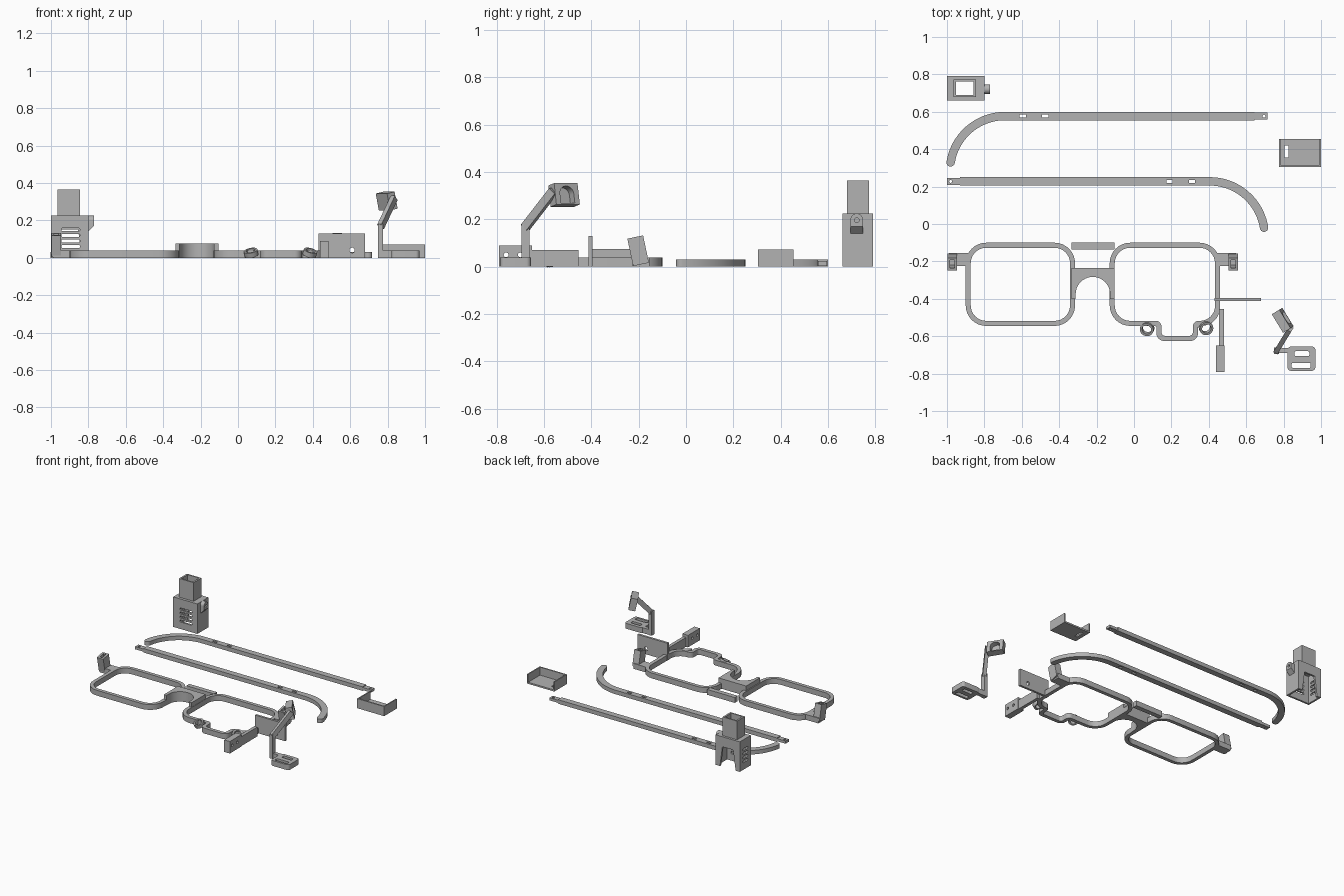
import bpy, math
from mathutils import Vector, Matrix

if "Cube" in bpy.data.objects:
    bpy.data.objects.remove(bpy.data.objects["Cube"])

mat = bpy.data.materials.new("plain grey")
mat.diffuse_color = (0.45, 0.45, 0.45, 1)
mat.use_nodes = True
mat.node_tree.nodes["Principled BSDF"].inputs["Base Color"].default_value = mat.diffuse_color

FLAT = Matrix.Identity(4)
# local (u, v, w) -> (x, z, -y) and (y, z, x)
FACE_Y = Matrix.Rotation(math.pi / 2, 4, 'X')
FACE_X = Matrix(((0, 0, 1, 0), (1, 0, 0, 0), (0, 1, 0, 0), (0, 0, 0, 1)))


def at(x, y, z):
    return Matrix.Translation((x, y, z))


def fillet(points, radii, n=8):
    """Outline with each corner rounded by its own radius."""
    if not isinstance(radii, (list, tuple)):
        radii = [radii] * len(points)
    out = []
    for i, r in enumerate(radii):
        p = Vector(points[i])
        a = (Vector(points[i - 1]) - p).normalized()
        b = (Vector(points[(i + 1) % len(points)]) - p).normalized()
        if r <= 0:
            out.append(p)
            continue
        half = a.angle(b) / 2
        c = p + (a + b).normalized() * r / math.sin(half)
        t = r / math.tan(half)
        va, vb, phi = p + a * t - c, p + b * t - c, math.pi - 2 * half
        for k in range(n + 1):
            s = k / n
            out.append(c + (va * math.sin((1 - s) * phi) + vb * math.sin(s * phi)) / math.sin(phi))
    return out


def rect(x0, y0, x1, y1, r=0):
    return fillet([(x0, y0), (x1, y0), (x1, y1), (x0, y1)], r)


def arc(cx, cy, r, a0, a1, n=20):
    return [Vector((cx + r * math.cos(math.radians(a0 + (a1 - a0) * k / n)),
                    cy + r * math.sin(math.radians(a0 + (a1 - a0) * k / n)))) for k in range(n + 1)]


def circle(cx, cy, r):
    return arc(cx, cy, r, 0, 345, 23)


def plate(name, loops, w0, w1, matrix=FLAT):
    """Outline with holes, extruded from w0 to w1 and placed by a matrix."""
    cu = bpy.data.curves.new(name, 'CURVE')
    cu.dimensions, cu.fill_mode, cu.extrude = '2D', 'BOTH', (w1 - w0) / 2
    for loop in loops:
        sp = cu.splines.new('POLY')
        sp.points.add(len(loop) - 1)
        for pt, co in zip(sp.points, loop):
            pt.co = (co[0], co[1], 0, 1)
        sp.use_cyclic_u = True
    tmp = bpy.data.objects.new(name + "_outline", cu)
    bpy.context.collection.objects.link(tmp)
    dg = bpy.context.evaluated_depsgraph_get()
    me = bpy.data.meshes.new_from_object(tmp.evaluated_get(dg))
    bpy.data.objects.remove(tmp)
    me.transform(matrix @ at(0, 0, (w0 + w1) / 2))
    me.materials.clear()
    me.materials.append(mat)
    ob = bpy.data.objects.new(name, me)
    bpy.context.collection.objects.link(ob)
    return ob


def box(name, x0, x1, y0, y1, z0, z1):
    return plate(name, [rect(x0, y0, x1, y1)], z0, z1)


# Lens rims
plate("left_rim", [rect(-0.90, -0.545, -0.315, -0.10, 0.11),
                   rect(-0.873, -0.518, -0.342, -0.127, 0.083)], 0, 0.04)
outer = [(-0.13, -0.545), (0.12, -0.545), (0.12, -0.625), (0.342, -0.625),
         (0.342, -0.545), (0.46, -0.545), (0.46, -0.10), (-0.13, -0.10)]
inner = [(-0.103, -0.518), (0.147, -0.518), (0.147, -0.598), (0.315, -0.598),
         (0.315, -0.518), (0.433, -0.518), (0.433, -0.127), (-0.103, -0.127)]
plate("right_rim", [fillet(outer, [.11, .01, .04, .04, .01, .1, .11, .11]),
                    fillet(inner, [.083, .03, .02, .02, .03, .08, .083, .083])], 0, 0.04)

# Bridge
box("top_bar", -0.335, -0.105, -0.135, -0.10, 0, 0.04)
plate("nose_bridge", [[(-0.105, -0.40), (-0.105, -0.235), (-0.335, -0.235), (-0.335, -0.40)]
                      + [(-0.312, -0.40)] + arc(-0.22, -0.375, 0.092, 180, 0) + [(-0.128, -0.40)]],
      0, 0.075)

# Hinges: leaning sockets on short tabs
for side, tab0, tab1, cx in (("left", -0.99, -0.873, -0.972), ("right", 0.433, 0.545, 0.53)):
    box(side + "_hinge_tab", tab0, tab1, -0.225, -0.155, 0, 0.04)
    lean = at(cx, -0.19, 0.01) @ Matrix.Rotation(math.radians(12), 4, 'X')
    plate(side + "_hinge_socket", [rect(-.026, -.034, .026, .034), rect(-.012, -.022, .012, .022)],
          0, 0.118, lean)

# Small tilted clip rings under the right lens
for side, x, y, turn in (("left", 0.07, -0.56, -25), ("right", 0.385, -0.555, 35)):
    m = at(x, y, 0.026) @ Matrix.Rotation(math.radians(turn), 4, 'Z') @ Matrix.Rotation(math.radians(25), 4, 'X')
    plate(side + "_clip_ring", [circle(0, 0, 0.037), circle(0, 0, 0.025)], -0.014, 0.014, m)


# Temple arms: straight strip, hooked end, thin hinge tongue
def temple(name, flip, dy):
    R, th, h = 0.294, 80.9, 0.0225
    cx, cy = -0.69, 0.577 - R
    ex = cx + R * math.cos(math.radians(90 + th))
    ey = cy + R * math.sin(math.radians(90 + th))
    outline = ([(0.645, 0.577 - h), (0.645, 0.577 + h)] + arc(cx, cy, R + h, 90, 90 + th)
               + arc(ex, ey, h, 90 + th, 270 + th, 10)[1:-1] + arc(cx, cy, R - h, 90 + th, 90))
    slots = [rect(x - 0.017, 0.569, x + 0.017, 0.585) for x in (-0.595, -0.475)]
    tongue = [rect(0.645, 0.558, 0.715, 0.596), circle(0.695, 0.577, 0.008)]

    def place(loop):
        return [(-0.285 - p[0] if flip else p[0], p[1] + dy) for p in loop]
    plate(name, [place(l) for l in [outline] + slots], 0, 0.03)
    plate(name + "_tongue", [place(l) for l in tongue], 0.004, 0.024)


temple("back_temple", False, 0)
temple("front_temple", True, -0.349)

# Open tray
plate("tray_floor", [rect(0.775, 0.31, 1.0, 0.455), rect(0.805, 0.355, 0.825, 0.42)], 0, 0.012)
box("tray_front_wall", 0.775, 1.0, 0.305, 0.315, 0, 0.072)
box("tray_left_wall", 0.775, 0.783, 0.315, 0.455, 0, 0.072)
box("tray_right_wall", 0.992, 1.0, 0.315, 0.455, 0, 0.072)

# Hollow housing with vent slots, chimney and side lug
X0, X1, Y0, Y1, H, T = -1.0, -0.80, 0.66, 0.79, 0.225, 0.014
vents = (0.06, 0.09, 0.12, 0.15)
plate("housing_front", [rect(X0, 0, X1, H)] + [rect(-.945, z - .008, -.845, z + .008, .007) for z in vents],
      -Y0 - T, -Y0, FACE_Y)
plate("housing_back", [[(X0, 0), (-.965, 0), (-.945, .15), (-.855, .15), (-.835, 0), (X1, 0), (X1, H), (X0, H)]],
      -Y1, -Y1 + T, FACE_Y)
plate("housing_left", [rect(Y0 + T, 0, Y1 - T, H)] + [rect(.695, z - .008, .755, z + .008, .007) for z in vents],
      X0, X0 + T, FACE_X)
box("housing_right", X1 - T, X1, Y0 + T, Y1 - T, 0, H)
hole = rect(-0.952, 0.69, -0.858, 0.763)
plate("housing_top", [rect(X0 + T, Y0 + T, X1 - T, Y1 - T), hole], H - T, H)
plate("chimney", [rect(-0.965, 0.68, -0.845, 0.773), hole], H, 0.365)
plate("side_lug", [[(.695, .17), (.747, .17)] + arc(.721, .199, .026, 0, 180),
                   circle(.721, .196, .01)], X1, X1 + 0.03, FACE_X)
plate("side_lug_wedge", [[(X1, .14), (X1 + .03, .17), (X1, .17)]], -.747, -.695, FACE_Y)

# Upright screen plate and its mounting bar
plate("screen_plate", [rect(0.43, 0, 0.68, 0.13), circle(0.61, 0.04, 0.014)], 0.395, 0.412, FACE_Y)
box("mount_bar", 0.455, 0.48, -0.65, -0.455, 0, 0.07)
plate("mount_bar_end", [rect(-0.79, 0, -0.65, 0.09), circle(-0.76, 0.05, 0.01), circle(-0.70, 0.05, 0.01)],
      0.438, 0.485, FACE_X)

# Camera bracket: slotted foot, post, slanted strut and head
plate("bracket_foot", [rect(0.82, -0.785, 0.97, -0.655, 0.02), rect(0.858, -0.707, 0.937, -0.68, 0.008),
                       rect(0.843, -0.77, 0.945, -0.742, 0.008)], 0, 0.04)
box("bracket_link", 0.75, 0.85, -0.69, -0.662, 0, 0.04)
box("bracket_post", 0.748, 0.775, -0.695, -0.66, 0.0, 0.18)
a, b = Vector((0.762, -0.68, 0.165)), Vector((0.835, -0.56, 0.32))
aim = (b - a).to_track_quat('Z', 'Y').to_matrix().to_4x4()
plate("bracket_strut", [rect(-0.013, -0.018, 0.013, 0.018)], 0, (b - a).length, Matrix.Translation(a) @ aim)

u, w = Vector((-0.52, 0.85, 0)).normalized(), Vector((0.85, 0.52, 0)).normalized()
turn = Matrix((u, (0, 0, 1), w)).transposed().to_4x4()
head = at(0.795, -0.515, 0.303) @ turn @ Matrix.Rotation(math.radians(-12), 4, 'X')
frame = rect(-0.058, -0.046, 0.058, 0.046)
arch = [(-0.034, -0.04), (0.034, -0.04)] + arc(0, 0, 0.034, 0, 180)
plate("camera_head", [frame, arch], -0.012, 0.024, head)
plate("camera_head_back", [frame], -0.024, -0.012, head)

# Keep the whole set centred, with crisp edges on rounded walls
for ob in bpy.context.collection.objects:
    ob.select_set(True)
    bpy.context.view_layer.objects.active = ob
bpy.ops.object.shade_smooth_by_angle(angle=math.radians(25))
